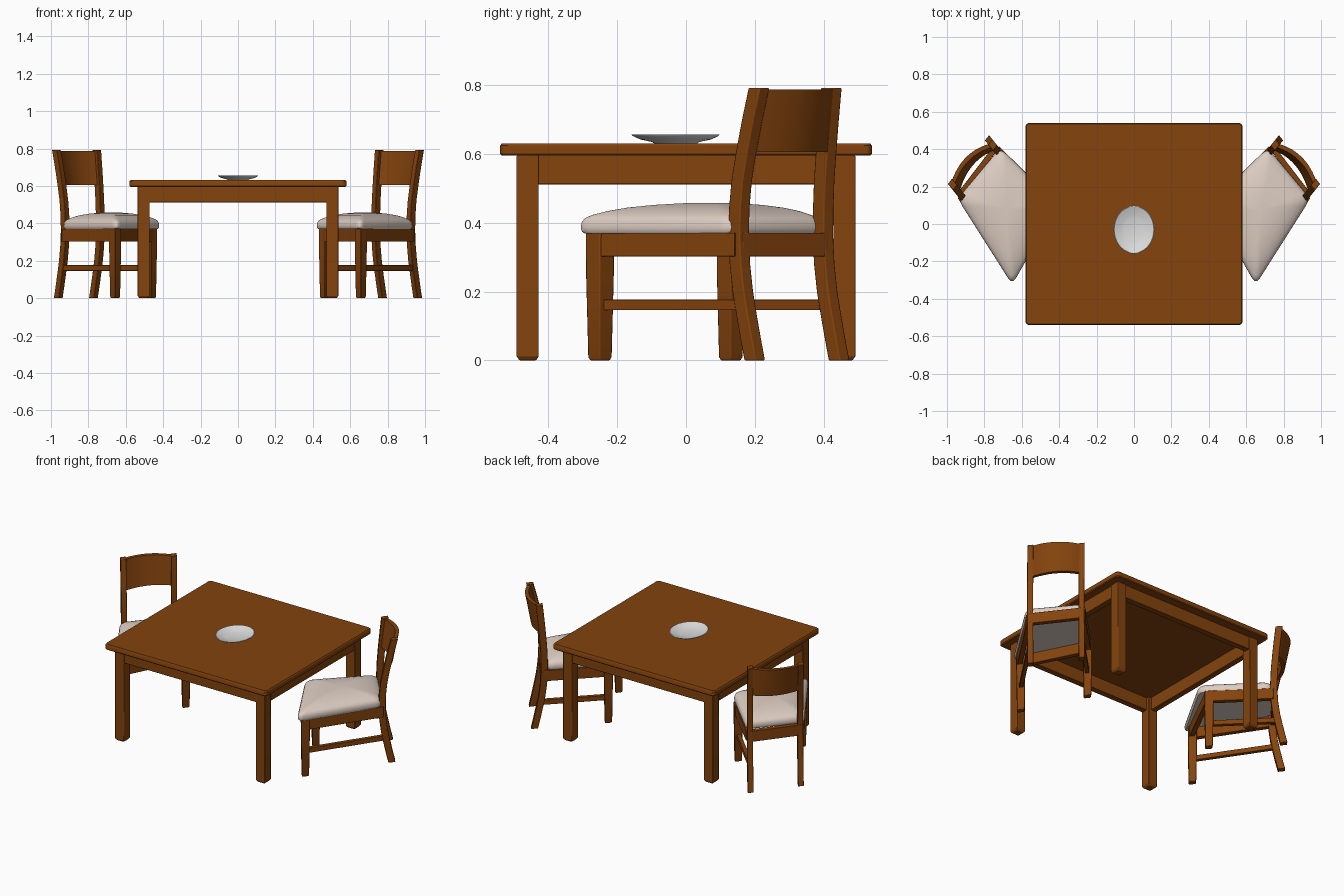
import bpy, bmesh, math
from mathutils import Vector as V

if "Cube" in bpy.data.objects:
    bpy.data.objects.remove(bpy.data.objects["Cube"])


def material(name, col):
    m = bpy.data.materials.new(name)
    m.diffuse_color = (*col, 1)
    m.use_nodes = True
    m.node_tree.nodes["Principled BSDF"].inputs["Base Color"].default_value = m.diffuse_color
    return m


WOOD = material("brown wood", (0.23, 0.056, 0.004))
CLOTH = material("cream cloth", (0.72, 0.61, 0.54))
CHINA = material("white china", (0.72, 0.72, 0.72))


def loft(name, rings, mat, sx=1, bevel=0.0):
    """Skin a list of equal rings, cap both ends, optionally mirror in x."""
    bm = bmesh.new()
    vs = [[bm.verts.new((p[0] * sx, p[1], p[2])) for p in r] for r in rings]
    n = len(rings[0])
    for a, b in zip(vs, vs[1:]):
        for i in range(n):
            j = (i + 1) % n
            bm.faces.new((a[i], a[j], b[j], b[i]))
    bm.faces.new(vs[0])
    bm.faces.new(vs[-1])
    bmesh.ops.recalc_face_normals(bm, faces=bm.faces)
    me = bpy.data.meshes.new(name)
    bm.to_mesh(me)
    bm.free()
    me.shade_smooth()
    me.set_sharp_from_angle(angle=math.radians(32))
    me.materials.append(mat)
    ob = bpy.data.objects.new(name, me)
    bpy.context.collection.objects.link(ob)
    if bevel:
        mod = ob.modifiers.new("soft edges", 'BEVEL')
        mod.width, mod.segments = bevel, 2
        mod.limit_method, mod.angle_limit = 'ANGLE', math.radians(40)
    return ob


def box(name, x0, x1, y0, y1, z0, z1, bevel=0.003):
    ring = [(x0, y0), (x1, y0), (x1, y1), (x0, y1)]
    return loft(name, [[(x, y, z) for x, y in ring] for z in (z0, z1)], WOOD, 1, bevel)


def rounded(pts, r, n=6):
    """Polygon with each corner replaced by a small curve of reach r."""
    out = []
    for i, p in enumerate(pts):
        p, a, b = V(p), V(pts[i - 1]), V(pts[(i + 1) % len(pts)])
        s, e = p + (a - p).normalized() * r, p + (b - p).normalized() * r
        for k in range(n + 1):
            t = k / n
            out.append(s * (1 - t) ** 2 + p * 2 * t * (1 - t) + e * t * t)
    return out


# ---- table ----
X, Y = 0.58, 0.54
rim = rounded([(-X, -Y), (X, -Y), (X, Y), (-X, Y)], 0.022)
loft("table_top", [[(p.x * s, p.y * s, z) for p in rim] for s, z in
     ((0.992, 0.595), (1, 0.6), (1, 0.624), (0.992, 0.631))], WOOD)
for sx in (-1, 1):
    for sy in (-1, 1):
        cx, cy = sx * 0.504, sy * 0.46
        rings = []
        for h, z in ((0.024, 0), (0.032, 0.012), (0.032, 0.596)):
            rings.append([(cx + i * h, cy + j * h, z)
                          for i, j in ((-1, -1), (1, -1), (1, 1), (-1, 1))])
        loft("table_leg", rings, WOOD, 1, 0.003)
    x = sorted((sx * 0.53, sx * 0.492))
    box("table_side_apron", *x, -0.45, 0.45, 0.512, 0.597)
for sy in (-1, 1):
    y = sorted((sy * 0.486, sy * 0.448))
    box("table_end_apron", -0.49, 0.49, *y, 0.512, 0.597)

# ---- plate (slightly oval) ----
prof = [(0.02, 0.632), (0.48, 0.630), (0.54, 0.635), (0.8, 0.642), (0.97, 0.652), (1, 0.656),
        (0.97, 0.657), (0.8, 0.649), (0.62, 0.643), (0.5, 0.639), (0.02, 0.637)]
loft("plate", [[(0.109 * r * math.cos(a * math.tau / 48),
                 -0.03 + 0.128 * r * math.sin(a * math.tau / 48), z)
                for a in range(48)] for r, z in prof], CHINA)

# ---- chairs: plan corners of the right one, the left one is its mirror ----
D, W = V((0.62, 0.78)), V((-0.61, 0.79))        # backward and sideways
FR, FL = V((0.657, -0.25)), V((0.465, 0.13))    # front leg centres
BR, BL = V((0.924, 0.153)), V((0.736, 0.398))   # back posts at seat height
LEAN = [(0, 0.05), (0.06, 0.038), (0.13, 0.025), (0.2, 0.013), (0.28, 0.004), (0.36, 0),
        (0.44, 0.002), (0.52, 0.01), (0.6, 0.025), (0.7, 0.047), (0.792, 0.07)]


def square(c, w, d, z):
    return [(*(c + W * i * w / 2 + D * j * d / 2), z)
            for i, j in ((-1, -1), (1, -1), (1, 1), (-1, 1))]


def rail(name, a, b, thick, z0, z1, out, sx):
    """Level board from a to b, pushed sideways by out."""
    t = (b - a).normalized()
    n = V((t.y, -t.x))
    rings = []
    for p in (a, b):
        p = p + n * out
        l, r = p - n * thick / 2, p + n * thick / 2
        rings.append([(*l, z0), (*r, z0), (*r, z1), (*l, z1)])
    loft(name, rings, WOOD, sx, 0.002)


def post_at(base, z, factor):
    for (z0, l0), (z1, l1) in zip(LEAN, LEAN[1:]):
        if z <= z1:
            l = l0 + (l1 - l0) * (z - z0) / (z1 - z0)
            break
    return base + D * l * (factor if z > 0.36 else 1.2)


for sx, side in ((1, "right"), (-1, "left")):
    nm = side + "_chair_"
    # tapered front legs
    for c in (FR, FL):
        loft(nm + "front_leg", [square(c, 0.038, 0.038, 0), square(c, 0.045, 0.045, 0.01),
             square(c, 0.053, 0.053, 0.25), square(c, 0.054, 0.054, 0.371)], WOOD, sx, 0.003)
    # curved back posts
    for c, f in ((BR, 1.08), (BL, 0.45)):
        loft(nm + "back_post", [square(post_at(c, z, f), 0.036, 0.043, z) for z, _ in LEAN],
             WOOD, sx, 0.003)
    # seat frame and side stretchers
    for a, b in ((FR, BR), (BR, BL), (BL, FL), (FL, FR)):
        rail(nm + "seat_rail", a, b, 0.03, 0.302, 0.371, 0.008, sx)
    for a, b in ((FR, BR), (BL, FL)):
        shift = D * 0.025
        p, q = (a, b + shift) if a == FR else (a + shift, b)
        rail(nm + "stretcher", p, q, 0.024, 0.146, 0.177, 0, sx)
    # bowed backrest panel
    rings = []
    for k in range(13):
        s = k / 12
        bow = D * 0.042 * 4 * s * (1 - s)
        lo = post_at(BR, 0.606, 1.08).lerp(post_at(BL, 0.606, 0.45), s) + bow
        hi = post_at(BR, 0.787, 1.08).lerp(post_at(BL, 0.787, 0.45), s) + bow
        h = D * 0.012
        rings.append([(*(lo - h), 0.606), (*(hi - h), 0.787),
                      (*(hi + h), 0.787), (*(lo + h), 0.606)])
    loft(nm + "backrest", rings, WOOD, sx)
    # domed cushion
    edge = rounded([(0.651, -0.325), (0.943, 0.135), (0.715, 0.408), (0.408, 0.102)], 0.045)
    mid = sum(edge, V((0, 0))) / len(edge)
    shape = [(0.97, 0.369), (0.99, 0.374), (1, 0.385), (0.995, 0.4), (0.97, 0.413),
             (0.92, 0.422), (0.8, 0.434), (0.65, 0.444), (0.45, 0.452), (0.22, 0.457), (0.03, 0.458)]
    loft(nm + "cushion", [[(*(mid + (p - mid) * s), z) for p in edge] for s, z in shape],
         CLOTH, sx)
